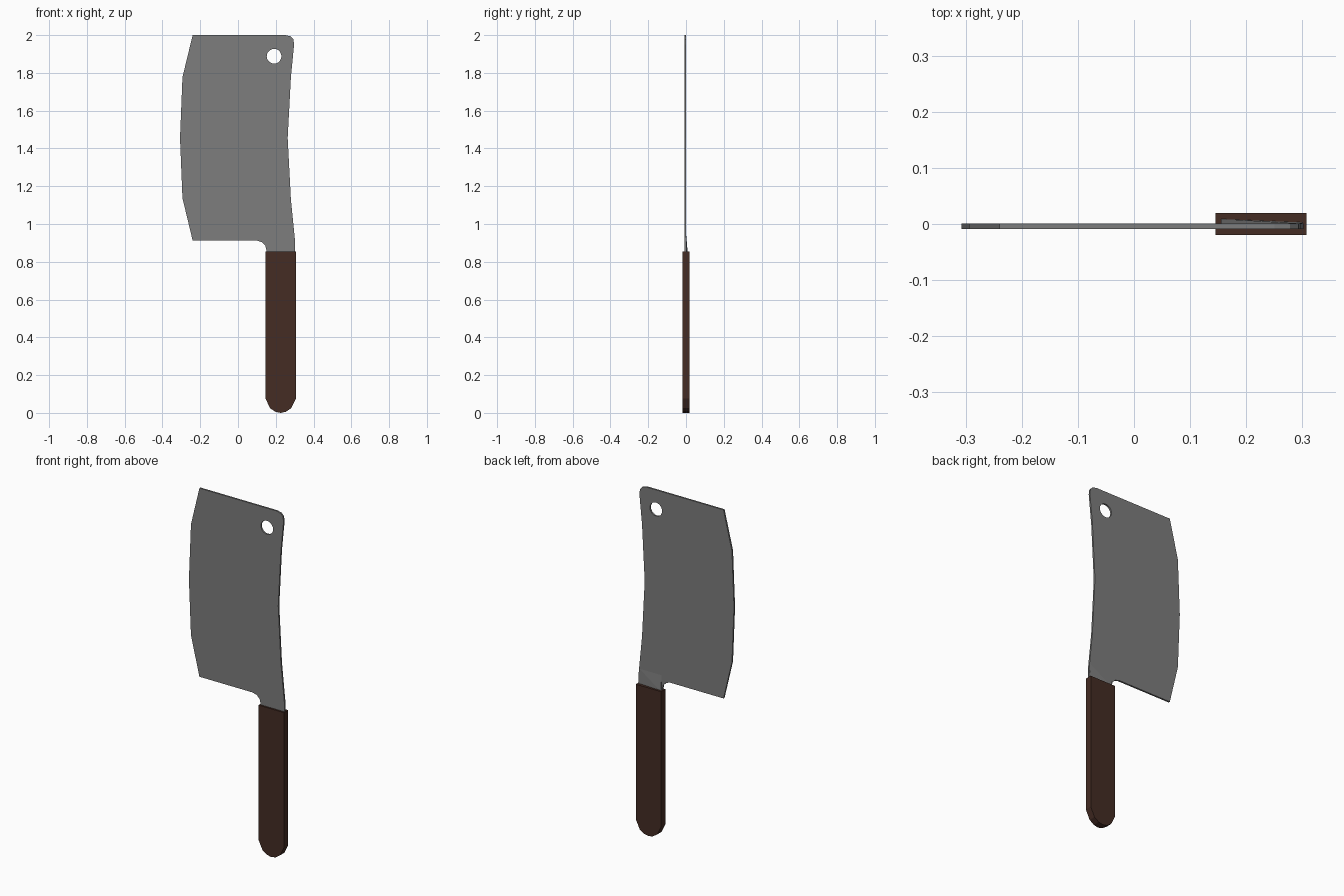
import bpy, bmesh, math
from mathutils import Vector

if "Cube" in bpy.data.objects:
    bpy.data.objects.remove(bpy.data.objects["Cube"])


def material(name, rgb):
    m = bpy.data.materials.new(name)
    m.diffuse_color = (*rgb, 1)
    m.use_nodes = True
    m.node_tree.nodes["Principled BSDF"].inputs["Base Color"].default_value = m.diffuse_color
    return m


steel = material("grey steel", (0.205, 0.205, 0.205))
wood = material("dark brown wood", (0.058, 0.025, 0.017))


def finish(name, bm, mat):
    bmesh.ops.recalc_face_normals(bm, faces=bm.faces[:])
    me = bpy.data.meshes.new(name)
    bm.to_mesh(me)
    bm.free()
    me.materials.append(mat)
    ob = bpy.data.objects.new(name, me)
    bpy.context.collection.objects.link(ob)
    return ob


def plate(name, loops, y0, y1, mat):
    """Extrude closed x/z outlines (first outer, rest holes) from y0 to y1."""
    bm = bmesh.new()
    edges = []
    for pts in loops:
        vs = [bm.verts.new((x, y0, z)) for x, z in pts]
        edges += [bm.edges.new((vs[i - 1], vs[i])) for i in range(len(vs))]
    bmesh.ops.triangle_fill(bm, edges=edges, use_beauty=True, normal=(0, -1, 0))
    ext = bmesh.ops.extrude_face_region(bm, geom=bm.faces[:])
    moved = [g for g in ext["geom"] if isinstance(g, bmesh.types.BMVert)]
    bmesh.ops.translate(bm, verts=moved, vec=(0, y1 - y0, 0))
    return finish(name, bm, mat)


# Blade with curved edge, hollow spine, heel notch and hanging hole
outline = [(-0.24, 2.0), (-0.294, 1.777), (-0.307, 1.455), (-0.294, 1.137),
           (-0.24, 0.912), (0.10, 0.912), (0.127, 0.904), (0.145, 0.885),
           (0.152, 0.855), (0.152, 0.80), (0.302, 0.80), (0.302, 0.91),
           (0.28, 1.13), (0.263, 1.455), (0.28, 1.777), (0.297, 1.95),
           (0.293, 1.978), (0.278, 1.994), (0.25, 2.0)]
hole = [(0.191 + 0.039 * math.cos(a), 1.888 + 0.039 * math.sin(a))
        for a in (i * math.tau / 20 for i in range(20))]
plate("blade", [outline, hole], -0.009, 0.001, steel)

# Handle with faceted round butt
cx, half = 0.226, 0.081
side = [(half, 0.855), (half, 0.077), (0.056, 0.025), (0.028, 0.006)]
grip = [(cx + x, z) for x, z in side] + [(cx, 0.0)] + [(cx - x, z) for x, z in reversed(side)]
plate("handle", [grip], -0.0195, 0.0195, wood)

# Bolster wedge swelling from the back of the blade into the handle
bm = bmesh.new()
for p in [(0.155, 0.009, 0.85), (0.302, 0.003, 0.85), (0.155, 0.0, 0.85),
          (0.302, 0.0, 0.85), (0.155, 0.001, 0.94), (0.295, 0.001, 0.94)]:
    bm.verts.new(Vector(p))
bmesh.ops.convex_hull(bm, input=bm.verts[:])
finish("bolster", bm, steel)
